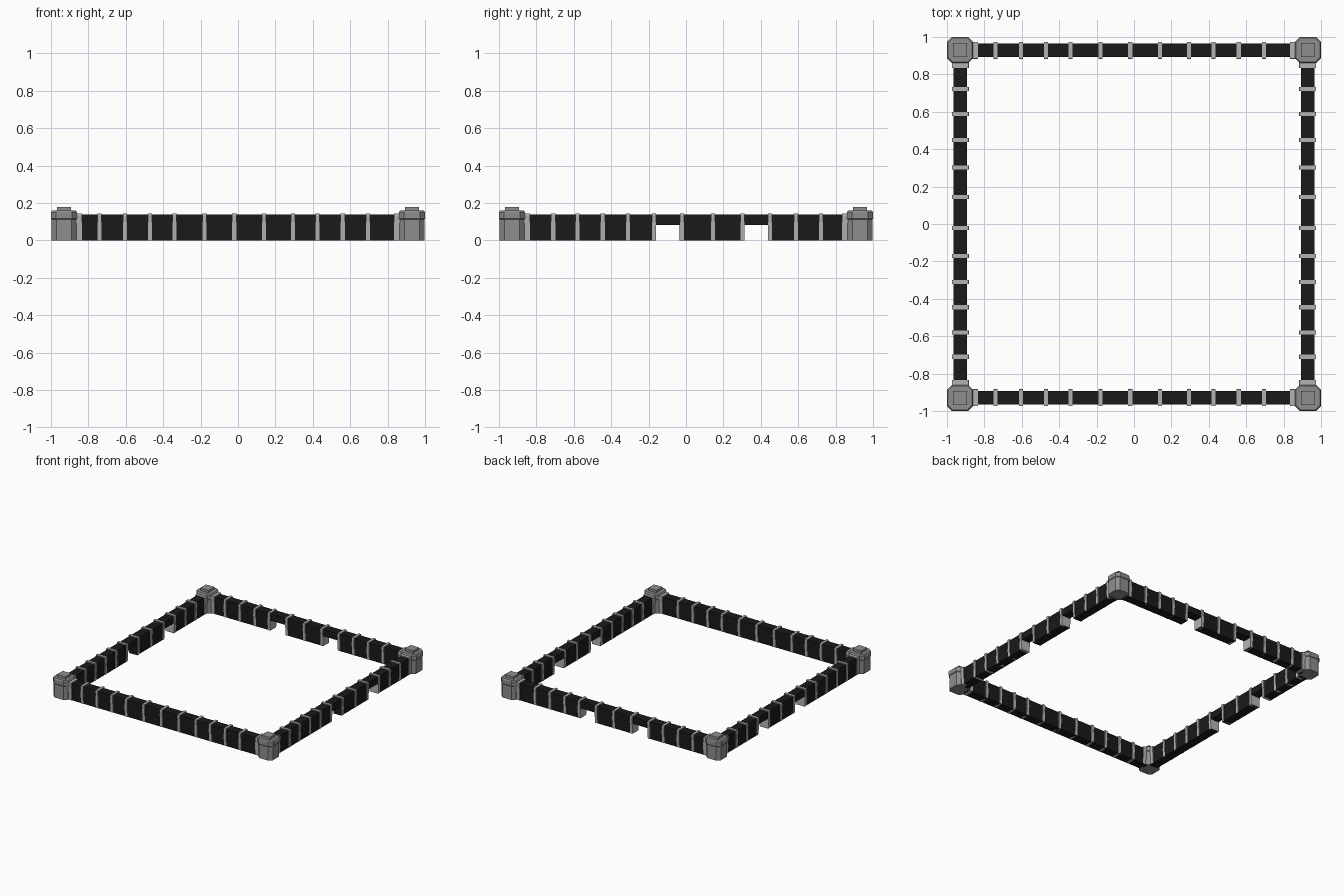
import bpy, bmesh
from math import pi
from mathutils import Matrix

if "Cube" in bpy.data.objects:
    bpy.data.objects.remove(bpy.data.objects["Cube"])

C = 0.928          # centre line of the walls and towers


def material(name, v):
    m = bpy.data.materials.new(name)
    m.diffuse_color = (v, v, v, 1)
    m.use_nodes = True
    m.node_tree.nodes["Principled BSDF"].inputs["Base Color"].default_value = m.diffuse_color
    return m


BLACK = material("black_wall", 0.01)
LIGHT = material("light_grey", 0.45)
GREY = material("mid_grey", 0.27)


def make(name, bm, mat, matrix):
    bmesh.ops.recalc_face_normals(bm, faces=bm.faces)
    me = bpy.data.meshes.new(name)
    bm.to_mesh(me)
    bm.free()
    me.materials.append(mat)
    ob = bpy.data.objects.new(name, me)
    ob.matrix_world = matrix
    bpy.context.collection.objects.link(ob)
    return ob


def prism(bm, pts, axis, half):
    """Extrude a closed profile symmetrically along x or y."""
    def co(a, z, s):
        return (a, s * half, z) if axis == "y" else (s * half, a, z)
    f = bm.faces.new([bm.verts.new(co(a, z, -1)) for a, z in pts])
    ext = bmesh.ops.extrude_face_region(bm, geom=[f])["geom"]
    d = (0, 2 * half, 0) if axis == "y" else (2 * half, 0, 0)
    bmesh.ops.translate(bm, verts=[v for v in ext if isinstance(v, bmesh.types.BMVert)], vec=d)
    # put the flipped start cap back if it was removed by the extrusion
    bmesh.ops.holes_fill(bm, edges=[e for e in bm.edges if e.is_boundary], sides=0)


def wall(name, matrix, gaps, ribs):
    # wall panel with gateway notches cut in the bottom edge
    pts = [(-0.88, 0)]
    for a, b in gaps:
        pts += [(a, 0), (a, 0.082), (b, 0.082), (b, 0)]
    pts += [(0.88, 0), (0.88, 0.138), (-0.88, 0.138)]
    bm = bmesh.new()
    prism(bm, pts, "y", 0.036)
    make(name + "_wall", bm, BLACK, matrix)
    # ribs straddling the wall, tapering towards the ground
    for i, (x, w) in enumerate([(r, 0.011) for r in ribs] + [(-0.85, 0.015), (0.85, 0.015)]):
        bm = bmesh.new()
        prism(bm, [(-0.038, 0), (0.038, 0), (0.046, 0.13), (0.044, 0.145),
                   (-0.044, 0.145), (-0.046, 0.13)], "x", w)
        make(f"{name}_rib_{i}", bm, LIGHT, matrix @ Matrix.Translation((x, 0, 0)))


def tower(name, x, y):
    # chamfered square rings: body, flared crown, bevelled roof, cap block
    rings = [(0.066, 0), (0.066, 0.112), (0.070, 0.117), (0.070, 0.15),
             (0.064, 0.159), (0.038, 0.159), (0.038, 0.179)]
    bm = bmesh.new()
    loops = []
    for h, z in rings:
        c = h * (0.62 if h > 0.05 else 0.99)
        loops.append([bm.verts.new((px, py, z)) for px, py in
                      [(h, -c), (h, c), (c, h), (-c, h), (-h, c), (-h, -c), (-c, -h), (c, -h)]])
    for lo, hi in zip(loops, loops[1:]):
        for i in range(8):
            j = (i + 1) % 8
            bm.faces.new((lo[i], lo[j], hi[j], hi[i]))
    bm.faces.new(loops[0][::-1])
    bm.faces.new(loops[-1])
    make(name, bm, GREY, Matrix.Translation((x, y, 0)))


# walls: front and back run along x, the sides along y
x_ribs = [-0.74, -0.605, -0.47, -0.34, -0.18, -0.02, 0.14, 0.295, 0.425, 0.56, 0.695]
y_ribs = [-0.71, -0.58, -0.445, -0.31, -0.172, -0.022, 0.145, 0.302, 0.45, 0.588, 0.722]
side_gaps = [(-0.165, -0.035), (0.31, 0.442)]
turn = Matrix.Rotation(pi / 2, 4, "Z")
wall("front", Matrix.Translation((0, -C, 0)), [], x_ribs)
wall("back", Matrix.Translation((0, C, 0)), [(-0.33, -0.19), (0.15, 0.285)], x_ribs)
wall("left", Matrix.Translation((-C, 0, 0)) @ turn, side_gaps, y_ribs)
wall("right", Matrix.Translation((C, 0, 0)) @ turn, side_gaps, y_ribs)

# corner towers
for sy, a in ((-1, "front"), (1, "back")):
    for sx, b in ((-1, "left"), (1, "right")):
        tower(f"{a}_{b}_tower", sx * 0.93, sy * 0.93)
